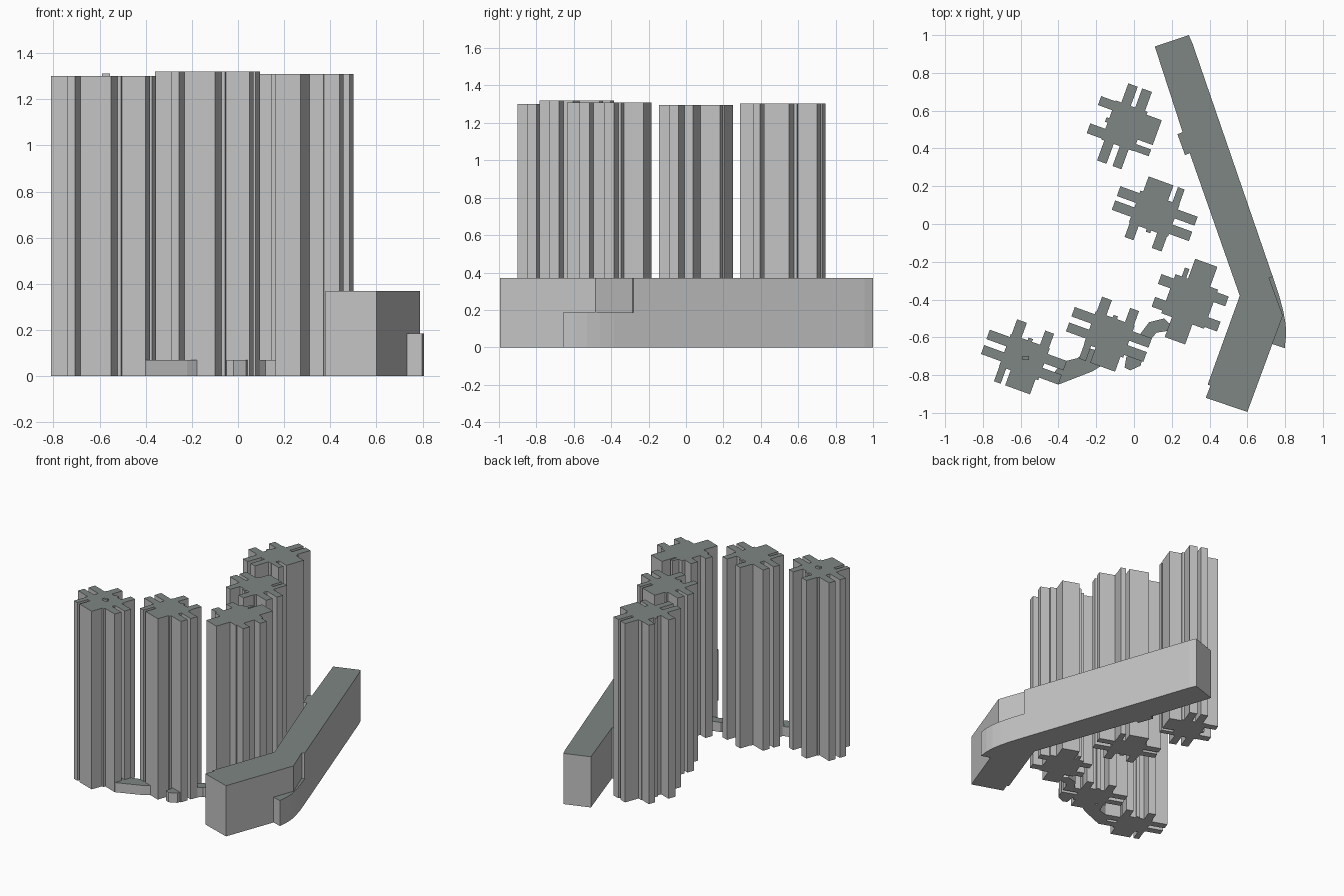
import bpy, bmesh, math
from mathutils import Matrix, Vector

if "Cube" in bpy.data.objects:
    bpy.data.objects.remove(bpy.data.objects["Cube"], do_unlink=True)


def make_material(name, colour):
    mat = bpy.data.materials.new(name)
    mat.use_nodes = True
    mat.diffuse_color = (*colour, 1)
    mat.node_tree.nodes["Principled BSDF"].inputs["Base Color"].default_value = (*colour, 1)
    return mat


wall = make_material("pale grey wall", (0.55, 0.55, 0.55))
roof = make_material("slate green roof", (0.21, 0.24, 0.225))


def prism(name, outline, top, bottom=0.0):
    """Extrude a plan outline upward; faces that look up get the roof colour."""
    bm = bmesh.new()
    base = bm.faces.new([bm.verts.new((p[0], p[1], bottom)) for p in outline])
    raised = bmesh.ops.extrude_face_region(bm, geom=[base], use_keep_orig=True)
    verts = [g for g in raised["geom"] if isinstance(g, bmesh.types.BMVert)]
    bmesh.ops.translate(bm, verts=verts, vec=(0, 0, top - bottom))
    bmesh.ops.recalc_face_normals(bm, faces=bm.faces[:])
    for face in bm.faces:
        face.material_index = 1 if face.normal.z > 0.5 else 0
    mesh = bpy.data.meshes.new(name)
    bm.to_mesh(mesh)
    bm.free()
    mesh.materials.append(wall)
    mesh.materials.append(roof)
    obj = bpy.data.objects.new(name, mesh)
    bpy.context.collection.objects.link(obj)
    return obj


def winged_outline(core, sides):
    """Walk round a rectangular core, adding (start, end, reach) wings on each side."""
    points = []
    for k, wings in enumerate(sides):
        turn = Matrix.Rotation(math.pi / 2 * k, 2)
        out, half = core[k % 2], core[(k + 1) % 2]
        points.append(turn @ Vector((out, -half)))
        for start, end, reach in wings:
            for p in ((out, start), (reach, start), (reach, end), (out, end)):
                points.append(turn @ Vector(p))
    return points


def tower(name, centre, quarter_turns, height, plan):
    turn = Matrix.Rotation(math.radians(-20 + 90 * quarter_turns), 2)
    prism(name, [turn @ p + Vector(centre) for p in plan], height)


# Tower plans: right, back, left and front wings
cross_plan = winged_outline((0.11, 0.09), [
    [(-0.074, -0.021, 0.222), (0.013, 0.063, 0.222)],
    [(-0.108, -0.07, 0.175), (-0.045, 0.095, 0.175)],
    [(-0.075, -0.02, 0.218), (0.005, 0.058, 0.218)],
    [(-0.105, -0.055, 0.17), (-0.01, 0.015, 0.105), (0.05, 0.105, 0.175)],
])
long_plan = winged_outline((0.12, 0.11), [
    [(-0.1, -0.045, 0.19), (0.04, 0.095, 0.185)],
    [(-0.075, 0.05, 0.222), (0.06, 0.085, 0.16)],
    [(-0.085, -0.03, 0.19), (0.04, 0.095, 0.18)],
    [(-0.06, 0.055, 0.222)],
])

# Towers
tower("back_tower", (-0.05, 0.52), -1, 1.305, cross_plan)
tower("middle_tower", (0.107, 0.055), 0, 1.295, cross_plan)
tower("inner_tower", (0.295, -0.41), 0, 1.31, long_plan)
tower("front_tower", (-0.13, -0.585), 2, 1.32, cross_plan)
tower("end_tower", (-0.58, -0.705), 2, 1.30, cross_plan)
prism("roof_hatch", [(-0.59, -0.72), (-0.555, -0.72), (-0.555, -0.7), (-0.59, -0.7)], 1.312, 1.29)

# Low links between the towers
prism("end_link", [(-0.44, -0.81), (-0.4, -0.85), (-0.22, -0.78), (-0.14, -0.73),
                   (-0.12, -0.69), (-0.23, -0.66), (-0.3, -0.71), (-0.38, -0.73)], 0.07)
prism("front_step", [(-0.05, -0.76), (-0.02, -0.775), (0.035, -0.75), (0.045, -0.71), (-0.04, -0.7)], 0.07)
prism("inner_link", [(0.02, -0.6), (0.08, -0.52), (0.16, -0.5), (0.22, -0.56), (0.12, -0.575), (0.07, -0.63)], 0.07)

# Long bent slab building with a shallow bay on its inner wall
prism("slab_building", [
    (0.11, 0.94), (0.29, 1.0), (0.31, 0.955), (0.735, -0.28), (0.715, -0.285),
    (0.788, -0.485), (0.60, -0.995), (0.38, -0.92), (0.405, -0.855), (0.39, -0.85),
    (0.56, -0.38), (0.295, 0.375), (0.27, 0.365), (0.23, 0.475), (0.257, 0.487)], 0.37)

# Curved low terrace on the outer bend
prism("terrace", [
    (0.735, -0.28), (0.77, -0.385), (0.79, -0.46), (0.803, -0.53), (0.805, -0.59),
    (0.798, -0.657), (0.73, -0.635), (0.78, -0.485), (0.71, -0.285)], 0.185)
